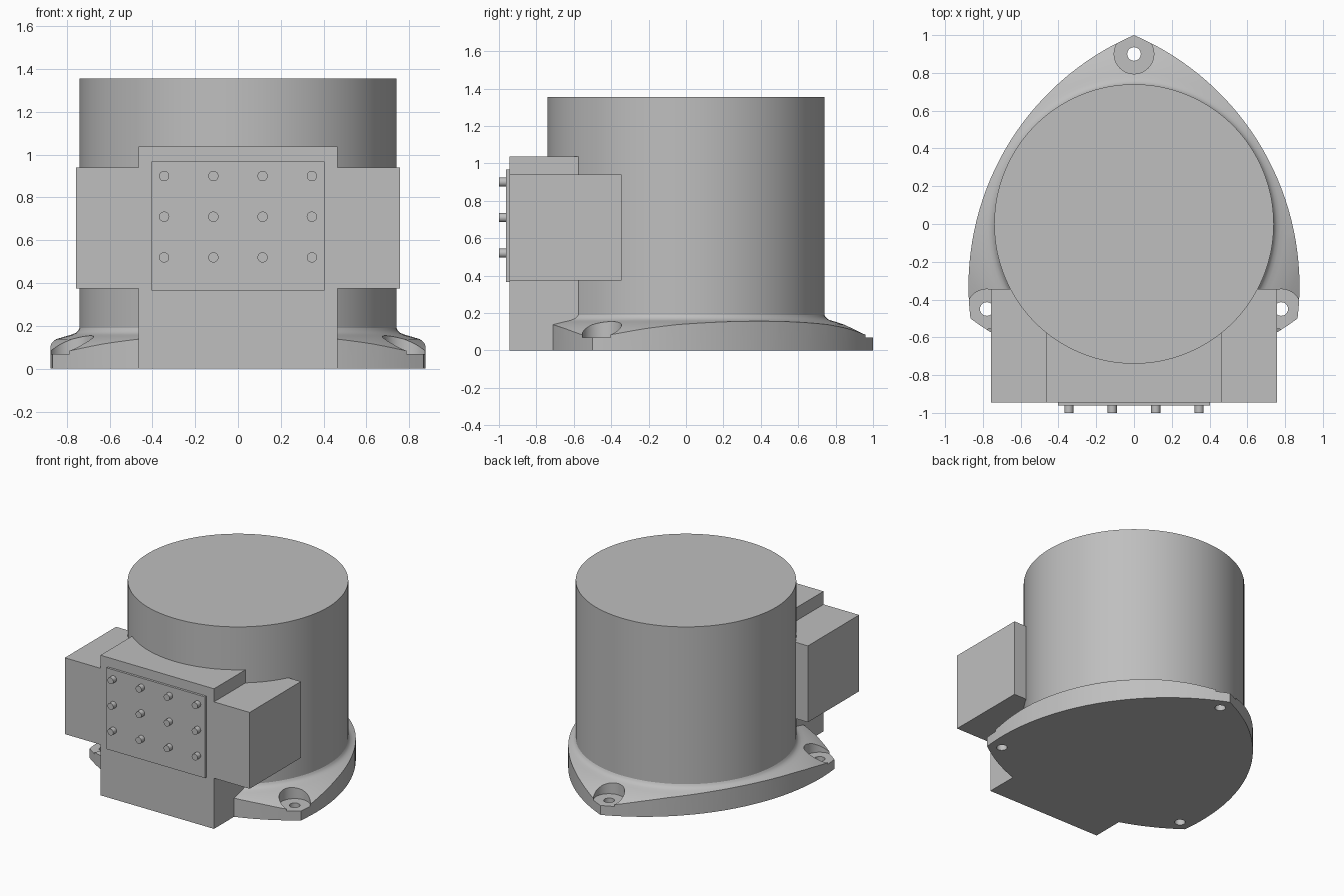
import bpy
import bmesh
from math import sin, cos, pi, radians, asin, sqrt
from mathutils import Vector, Matrix

cube = bpy.data.objects.get("Cube")
if cube:
    bpy.data.objects.remove(cube, do_unlink=True)

# Single flat grey
grey = bpy.data.materials.new("cast_grey")
grey.use_nodes = True
colour = (0.52, 0.52, 0.52, 1)
grey.diffuse_color = colour
grey.node_tree.nodes["Principled BSDF"].inputs["Base Color"].default_value = colour


def make_object(name, bm):
    bmesh.ops.recalc_face_normals(bm, faces=bm.faces)
    mesh = bpy.data.meshes.new(name)
    bm.to_mesh(mesh)
    bm.free()
    mesh.materials.append(grey)
    obj = bpy.data.objects.new(name, mesh)
    bpy.context.collection.objects.link(obj)
    return obj


def box(name, low, high):
    low, high = Vector(low), Vector(high)
    bm = bmesh.new()
    matrix = Matrix.Translation((low + high) / 2) @ Matrix.Diagonal((*(high - low), 1))
    bmesh.ops.create_cube(bm, size=1, matrix=matrix)
    return make_object(name, bm)


def cylinder(name, radius, start, end, segments):
    start, end = Vector(start), Vector(end)
    axis = end - start
    turn = Vector((0, 0, 1)).rotation_difference(axis).to_matrix().to_4x4()
    bm = bmesh.new()
    bmesh.ops.create_cone(bm, cap_ends=True, segments=segments, radius1=radius, radius2=radius,
                          depth=axis.length, matrix=Matrix.Translation((start + end) / 2) @ turn)
    return make_object(name, bm)


def prism(name, outline, height):
    bm = bmesh.new()
    face = bm.faces.new([bm.verts.new((x, y, 0)) for x, y in outline])
    grown = bmesh.ops.extrude_face_region(bm, geom=[face])
    bmesh.ops.translate(bm, vec=(0, 0, height),
                        verts=[v for v in grown["geom"] if isinstance(v, bmesh.types.BMVert)])
    return make_object(name, bm)


def revolve(name, profile, segments):
    bm = bmesh.new()
    rings = [[bm.verts.new((r * cos(2 * pi * i / segments), r * sin(2 * pi * i / segments), z))
              for i in range(segments)] for r, z in profile]
    for a, b in zip(rings, rings[1:]):
        for i in range(segments):
            j = (i + 1) % segments
            bm.faces.new((a[i], a[j], b[j], b[i]))
    bm.faces.new(rings[0])
    bm.faces.new(rings[-1])
    return make_object(name, bm)


def combine(target, tool, operation):
    mod = target.modifiers.new(operation, "BOOLEAN")
    mod.operation = operation
    mod.solver = "EXACT"
    mod.object = tool
    bpy.context.view_layer.objects.active = target
    bpy.ops.object.modifier_apply(modifier=mod.name)
    bpy.data.objects.remove(tool, do_unlink=True)


def smooth(obj, angle=25):
    bpy.ops.object.select_all(action="DESELECT")
    obj.select_set(True)
    bpy.context.view_layer.objects.active = obj
    bpy.ops.object.shade_smooth_by_angle(angle=radians(angle))


# Three-cornered flange: bulged triangle trimmed by a sloping, filleted top
bulge, steps = 0.288, 32
half_chord = sqrt(3) / 2
arc_radius = (half_chord ** 2 + bulge ** 2) / (2 * bulge)
sweep = asin(half_chord / arc_radius)
outline = []
for side in range(3):
    middle = radians(30 + 120 * side)
    offset = 0.5 + bulge - arc_radius
    for i in range(steps):
        a = middle - sweep + 2 * sweep * i / steps
        outline.append((offset * cos(middle) + arc_radius * cos(a),
                        offset * sin(middle) + arc_radius * sin(a)))
flange = prism("mounting_flange", outline, 0.3)
slope = [(1.1, -0.1), (1.1, 0.04), (1.0, 0.068), (0.95, 0.09), (0.9, 0.116), (0.85, 0.138),
         (0.8, 0.153), (0.775, 0.16), (0.757, 0.168), (0.745, 0.18), (0.738, 0.195)]
combine(flange, revolve("flange_top_trim", slope, 128), "INTERSECT")

# Counterbored bolt holes at the three corners
for k in range(3):
    a = radians(90 + 120 * k)
    x, y = 0.9 * cos(a), 0.9 * sin(a)
    combine(flange, cylinder("counterbore", 0.105, (x, y, 0.07), (x, y, 0.4), 48), "DIFFERENCE")
    combine(flange, cylinder("bolt_hole", 0.036, (x, y, -0.1), (x, y, 0.4), 32), "DIFFERENCE")
smooth(flange)

# Main drum
smooth(cylinder("drum_body", 0.74, (0, 0, 0.01), (0, 0, 1.355), 128))

# Terminal housing: upright block fused with a wide cross block
housing = box("terminal_housing", (-0.465, -0.945, 0), (0.465, -0.5, 1.037))
wings = box("side_wings", (-0.757, -0.945, 0.375), (0.757, -0.345, 0.94))
combine(housing, wings, "UNION")

# Front cover plate with rows of studs
box("cover_plate", (-0.403, -0.962, 0.365), (0.403, -0.94, 0.967))
for row in range(3):
    for column in range(4):
        x, z = -0.345 + 0.23 * column, 0.52 + 0.19 * row
        smooth(cylinder(f"stud_{row + 1}_{column + 1}", 0.024, (x, -0.95, z), (x, -1, z), 24))
